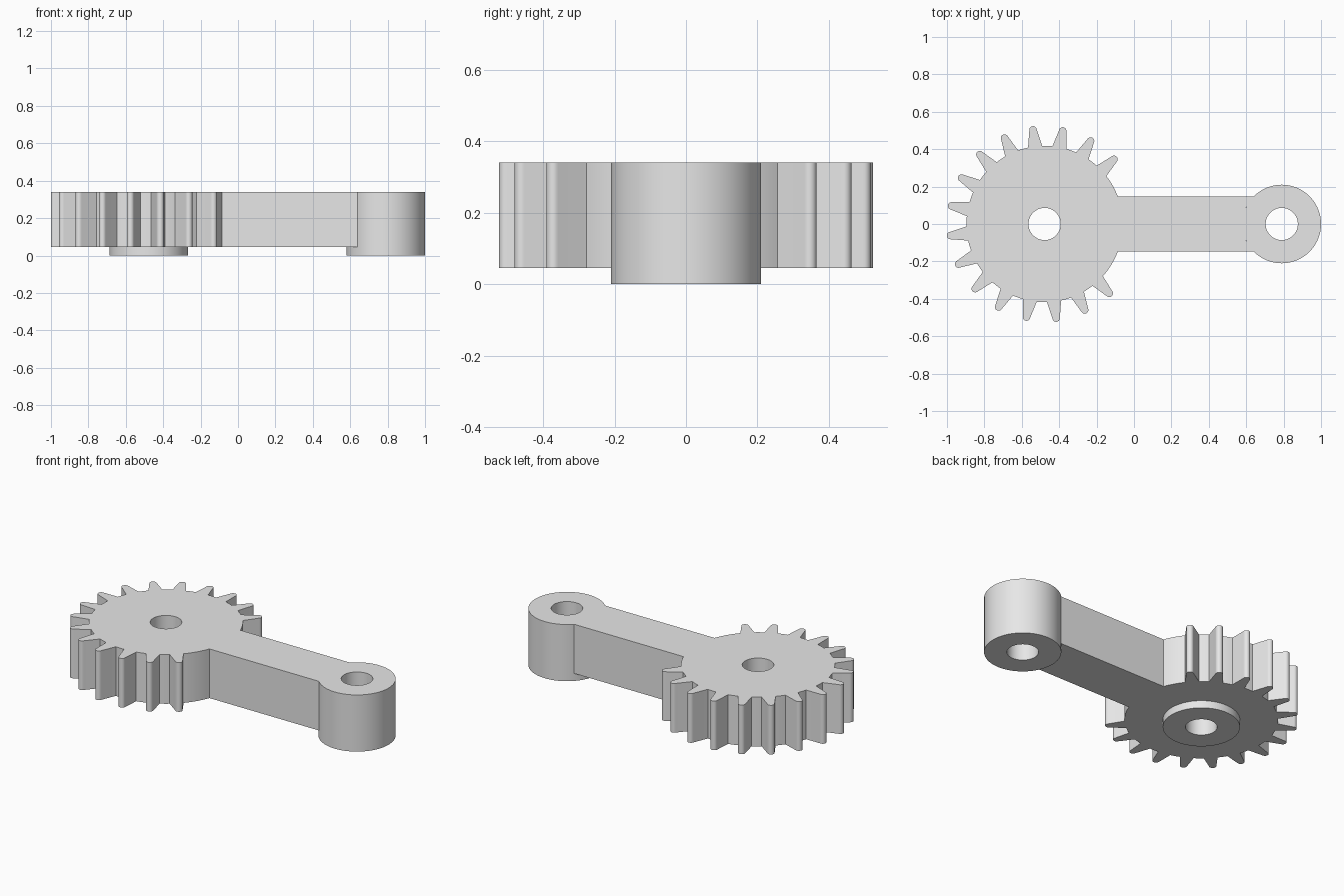
import bpy
from math import sin, cos, asin, sqrt, pi, radians
from mathutils import Vector

if "Cube" in bpy.data.objects:
    bpy.data.objects.remove(bpy.data.objects["Cube"])

GEAR = Vector((-0.478, 0))
BOSS = Vector((0.79, 0))
ROOT_R, TIP_R, HUB_R, BORE_R = 0.418, 0.527, 0.21, 0.086
ARM_HALF = 0.147
BASE, TOP = 0.045, 0.34

grey = bpy.data.materials.new("light grey")
grey.use_nodes = True
grey.diffuse_color = (0.8, 0.8, 0.8, 1)
grey.node_tree.nodes["Principled BSDF"].inputs["Base Color"].default_value = (0.8, 0.8, 0.8, 1)


def arc(centre, r, start, end, steps):
    """Points along an arc, both ends included."""
    angles = [start + (end - start) * i / steps for i in range(steps + 1)]
    return [centre + Vector((r * cos(a), r * sin(a))) for a in angles]


def circle(centre, r, steps=96):
    return arc(centre, r, 0, 2 * pi, steps)[:-1]


def plate(name, loops, z0, z1):
    """Extrude an outline with holes into a solid mesh."""
    curve = bpy.data.curves.new(name, "CURVE")
    curve.dimensions = "2D"
    curve.fill_mode = "BOTH"
    curve.extrude = (z1 - z0) / 2
    for loop in loops:
        spline = curve.splines.new("POLY")
        spline.points.add(len(loop) - 1)
        for point, p in zip(spline.points, loop):
            point.co = (p.x, p.y, 0, 1)
        spline.use_cyclic_u = True
    obj = bpy.data.objects.new(name, curve)
    bpy.context.collection.objects.link(obj)
    obj.location.z = (z0 + z1) / 2
    bpy.ops.object.select_all(action="DESELECT")
    obj.select_set(True)
    bpy.context.view_layer.objects.active = obj
    bpy.ops.object.convert(target="MESH")
    obj = bpy.context.object
    # Weld the caps to the walls
    bpy.ops.object.mode_set(mode="EDIT")
    bpy.ops.mesh.select_all(action="SELECT")
    bpy.ops.mesh.remove_doubles(threshold=0.0001)
    bpy.ops.mesh.normals_make_consistent(inside=False)
    bpy.ops.object.mode_set(mode="OBJECT")
    obj.data.materials.clear()
    obj.data.materials.append(grey)
    bpy.ops.object.shade_smooth_by_angle(angle=radians(30))
    return obj


def tooth(angle):
    """Tapered tooth with a rounded tip, counter-clockwise."""
    out = Vector((cos(angle), sin(angle)))
    side = Vector((-out.y, out.x))
    tip_r, root_half = 0.02, 0.038
    root = sqrt(ROOT_R ** 2 - root_half ** 2)
    tip = arc(GEAR + out * (TIP_R - tip_r), tip_r, angle - pi / 2, angle + pi / 2, 10)
    return [GEAR + out * root - side * root_half, *tip, GEAR + out * root + side * root_half]


# Gear sector with sixteen teeth, running into the arm
half = asin(0.038 / ROOT_R)
arm_angle = asin(ARM_HALF / ROOT_R)
angles = [radians(43 + 18 * i) for i in range(16)]
outline = arc(GEAR, ROOT_R, arm_angle, angles[0] - half, 8)[:-1]
for i, a in enumerate(angles):
    outline += tooth(a)
    if i < 15:
        outline += arc(GEAR, ROOT_R, a + half, angles[i + 1] - half, 4)[1:-1]
outline += arc(GEAR, ROOT_R, angles[-1] + half, 2 * pi - arm_angle, 8)[1:]

# Arm end fits around the boss
boss_angle = asin(ARM_HALF / HUB_R)
outline += arc(BOSS, HUB_R, pi + boss_angle, pi - boss_angle, 24)

plate("gear_arm", [outline, circle(GEAR, BORE_R)], BASE, TOP)
plate("gear_hub", [circle(GEAR, HUB_R), circle(GEAR, BORE_R)], 0, BASE)
plate("arm_end_boss", [circle(BOSS, HUB_R), circle(BOSS, BORE_R)], 0, TOP)
